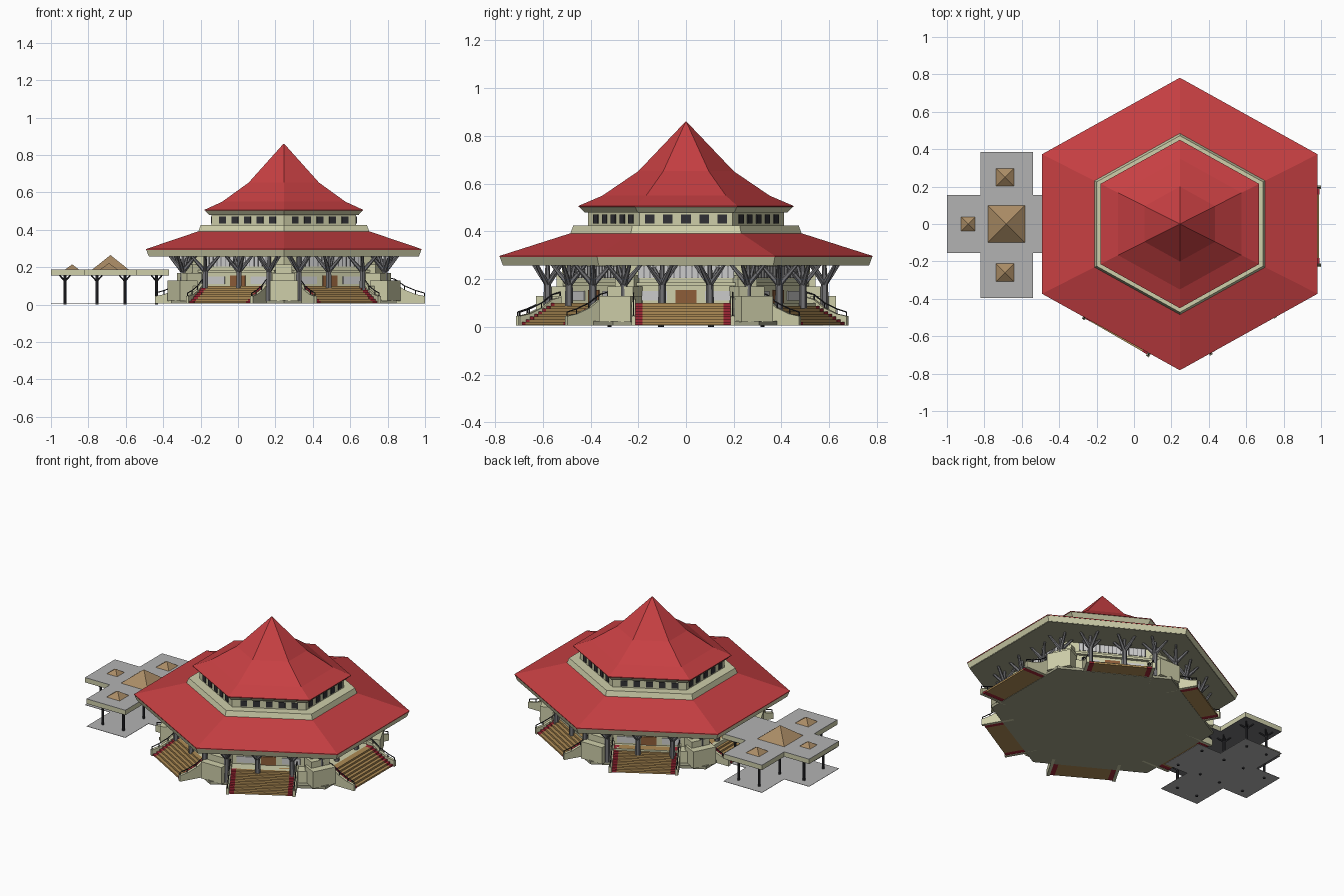
import bpy, bmesh, math
from mathutils import Vector, Matrix

if "Cube" in bpy.data.objects:
    bpy.data.objects.remove(bpy.data.objects["Cube"])

CX = 0.245
HEX = [(0, -1), (.942, -.477), (.942, .477), (0, 1), (-.942, .477), (-.942, -.477)]
COL = {"red": (.57, .05, .055), "cream": (.62, .62, .40), "grey": (.17, .17, .18), "dark": (.03, .03, .035),
       "gold": (.42, .26, .09), "tan": (.40, .26, .13), "slab": (.45, .45, .45), "pale": (.62, .62, .60),
       "carpet": (.35, .02, .035), "olive": (.35, .35, .24), "brown": (.27, .11, .04)}
MATS = {}
for n, c in COL.items():
    MATS[n] = bpy.data.materials.new(n)
    MATS[n].diffuse_color = (*c, 1)


class Part:
    """Collects shapes into one flat-shaded object."""
    def __init__(self):
        self.bm = bmesh.new()

    def box(self, x, y, z, mtx=None):
        m = Matrix.Translation([(a + b) / 2 for a, b in (x, y, z)]) @ Matrix.Diagonal(
            (x[1] - x[0], y[1] - y[0], z[1] - z[0], 1))
        bmesh.ops.create_cube(self.bm, size=1, matrix=(mtx or Matrix()) @ m)

    def rod(self, a, b, r1, r2, n=6):
        a, b = Vector(a), Vector(b)
        m = Matrix.Translation((a + b) / 2) @ (b - a).to_track_quat('Z', 'Y').to_matrix().to_4x4()
        bmesh.ops.create_cone(self.bm, cap_ends=True, segments=n, radius1=r1, radius2=r2,
                              depth=(b - a).length, matrix=m)

    def loft(self, profile):
        rings = [[self.bm.verts.new((CX + r * x, r * y, z)) for x, y in HEX] for r, z in profile]
        for a, b in zip(rings, rings[1:]):
            for i in range(6):
                j = (i + 1) % 6
                self.bm.faces.new((a[i], a[j], b[j], b[i]))
        self.bm.faces.new(rings[0][::-1])
        self.bm.faces.new(rings[-1])

    def prism(self, pts, vec, mtx=None):
        m, v = mtx or Matrix(), Vector(vec)
        a = [self.bm.verts.new(m @ Vector(p)) for p in pts]
        b = [self.bm.verts.new(m @ (Vector(p) + v)) for p in pts]
        self.bm.faces.new(a[::-1])
        self.bm.faces.new(b)
        for i in range(len(a)):
            j = (i + 1) % len(a)
            self.bm.faces.new((a[i], a[j], b[j], b[i]))

    def done(self, name, mat):
        bmesh.ops.recalc_face_normals(self.bm, faces=self.bm.faces)
        me = bpy.data.meshes.new(name)
        self.bm.to_mesh(me)
        me.materials.append(MATS[mat])
        bpy.context.collection.objects.link(bpy.data.objects.new(name, me))


def hex_part(name, mat, *profile):
    p = Part()
    p.loft(profile)
    p.done(name, mat)


def face_frame(k, r):
    """Frame at the middle of hexagon side k: x outward, y along the side."""
    a, b = (Vector((CX + r * x, r * y, 0)) for x, y in (HEX[k], HEX[(k + 1) % 6]))
    d = b - a
    return Matrix.Translation((a + b) / 2) @ Matrix.Rotation(math.atan2(d.y, d.x) - math.pi / 2, 4, 'Z')


# Hexagonal body, from the ground up
hex_part("plinth", "olive", (.64, .006), (.64, .025))
hex_part("deck", "cream", (.6, .025), (.6, .1))
hex_part("main_wall", "cream", (.52, .1), (.52, .262))
hex_part("eave_fascia", "cream", (.768, .26), (.78, .292))
hex_part("eave_soffit", "olive", (.766, .257), (.766, .262))
hex_part("lower_roof", "red", (.782, .292), (.782, .297), (.475, .395))
hex_part("parapet", "cream", (.485, .39), (.472, .425))
hex_part("clerestory_wall", "cream", (.41, .425), (.41, .485))
hex_part("upper_fascia", "cream", (.425, .48), (.447, .503))
hex_part("upper_roof", "red", (.45, .503), (.45, .507), (.35, .55), (.2, .652), (.002, .86))

# Windows, doors and wall ledges on each side
clere, lattice, bars, doors, panes, ledge = (Part() for _ in range(6))
for k in range(6):
    f = face_frame(k, .41)
    for i in range(-2, 3):
        clere.box((-.01, .004), (i * .076 - .02, i * .076 + .02), (.433, .47), f)
    f = face_frame(k, .52)
    lattice.box((-.01, .004), (-.2, .2), (.205, .255), f)
    for i in range(17):
        t = -.2 + i * .025
        bars.box((0, .007), (t - .002, t + .002), (.205, .255), f)
    ledge.box((-.01, .02), (-.235, .235), (.172, .186), f)
    doors.box((-.01, .006), (-.045, .045), (.1, .155), f)
    for s in (-1, 1):
        panes.box((-.01, .006), sorted((s * .08, s * .19)), (.11, .15), f)
clere.done("clerestory_windows", "dark")
lattice.done("lattice_windows", "pale")
bars.done("lattice_bars", "grey")
ledge.done("wall_ledges", "cream")
doors.done("doors", "brown")
panes.done("lower_windows", "pale")

# Stepped piers at the hexagon corners
piers = Part()
for x, y in HEX:
    ang = math.atan2(y, x)
    for r, h, w in ((.59, .13, .075), (.55, .17, .06), (.52, .215, .045)):
        m = Matrix.Translation((CX + r * x, r * y, 0)) @ Matrix.Rotation(ang, 4, 'Z')
        piers.box((-w / 2 - .03, w / 2), (-w, w), (.02, h), m)
piers.done("corner_piers", "cream")

# Stairs with red edge strips, curved side walls and handrails
steps, strips, cheeks, rails = (Part() for _ in range(4))
N = 8
for deg, out, half in ((0, .755, .2), (60, .68, .19), (120, .68, .19), (180, .69, .19), (240, .69, .19), (300, .68, .19)):
    m = Matrix.Translation((CX, -.012, 0)) @ Matrix.Rotation(math.radians(deg), 4, 'Z')
    inn = out - .2
    for i in range(N):
        u = out - .01 - i * .02
        z = (.008 + i * .0115, .008 + (i + 1) * .0115)
        steps.box((inn, u), (-half + .03, half - .03), z, m)
        for s in (-1, 1):
            strips.box((inn, u + .001), sorted((s * (half - .03), s * half)), z, m)
    prof = [(inn, .006), (out, .006), (out, .045), (out - .05, .055), (out - .11, .08), (out - .16, .115), (inn, .125)]
    for s in (-1, 1):
        y = s * (half + .008)
        cheeks.prism([(u, y - .009, z) for u, z in prof], (0, .018, 0), m)
        path = [(out - .004, y, .062), (out - .05, y, .075), (out - .11, y, .1), (out - .16, y, .135), (inn, y, .145)]
        for a, b in zip(path, path[1:]):
            rails.rod(m @ Vector(a), m @ Vector(b), .003, .003, 5)
        for p in path:
            rails.rod(m @ Vector((p[0], y, p[2] - .025)), m @ Vector(p), .003, .003, 5)
steps.done("stair_steps", "gold")
strips.done("stair_edge_strips", "carpet")
cheeks.done("stair_side_walls", "cream")
rails.done("handrails", "dark")

# Branching columns under the eave
trees = Part()
for px, py in ((.08, .58), (.24, .49), (.42, .39), (.54, .26), (.54, .1)):
    for sx in (-1, 1):
        for sy in (-1, 1):
            x, y = CX + sx * px, sy * py
            trees.rod((x, y, .02), (x, y, .2), .018, .015)
            trees.rod((x, y, .19), (x, y, .262), .012, .009)
            a0 = math.atan2(sy * py, sx * px)
            for q in range(4):
                a = a0 + math.pi / 4 + q * math.pi / 2
                c, s = math.cos(a), math.sin(a)
                trees.rod((x, y, .175), (x + .04 * c, y + .04 * s, .222), .012, .01)
                trees.rod((x + .036 * c, y + .036 * s, .216), (x + .075 * c, y + .075 * s, .262), .01, .007)
trees.done("branching_columns", "grey")

# Cross-shaped entrance canopy with its floor
cross = [(-1, -.155), (-.82, -.155), (-.82, -.395), (-.54, -.395), (-.54, -.155), (-.37, -.155),
         (-.37, .155), (-.54, .155), (-.54, .385), (-.82, .385), (-.82, .155), (-1, .155)]
for name, mat, z, h in (("canopy_fascia", "cream", .157, .027), ("canopy_top", "slab", .184, .003),
                        ("canopy_soffit", "grey", .155, .002), ("canopy_floor", "slab", .006, .002)):
    p = Part()
    p.prism([(x, y, z) for x, y in cross], (0, 0, h))
    p.done(name, mat)

# Small pyramids on the canopy
pyr = Part()
for x, y, w, h in ((-.682, 0, .098, .078), (-.69, .25, .048, .035), (-.69, -.26, .048, .035), (-.887, 0, .038, .028)):
    bmesh.ops.create_cone(pyr.bm, cap_ends=True, segments=4, radius1=w * math.sqrt(2), radius2=0, depth=h,
                          matrix=Matrix.Translation((x, y, .187 + h / 2)) @ Matrix.Rotation(math.pi / 4, 4, 'Z'))
pyr.done("canopy_pyramids", "tan")

# Canopy posts with small brackets
posts = Part()
for x, y in ((-.925, .1), (-.755, .32), (-.605, .32), (-.755, .11), (-.605, .11), (-.435, .11)):
    for s in (-1, 1):
        posts.rod((x, s * y, 0), (x, s * y, .156), .008, .008, 8)
        for q in range(4):
            a = math.pi / 4 + q * math.pi / 2
            posts.rod((x, s * y, .125), (x + .04 * math.cos(a), s * y + .04 * math.sin(a), .156), .005, .004, 5)
posts.done("canopy_posts", "dark")

for m in bpy.data.materials:
    if m.users and not m.is_grease_pencil:
        m.use_nodes = True
        m.node_tree.nodes["Principled BSDF"].inputs["Base Color"].default_value = m.diffuse_color
